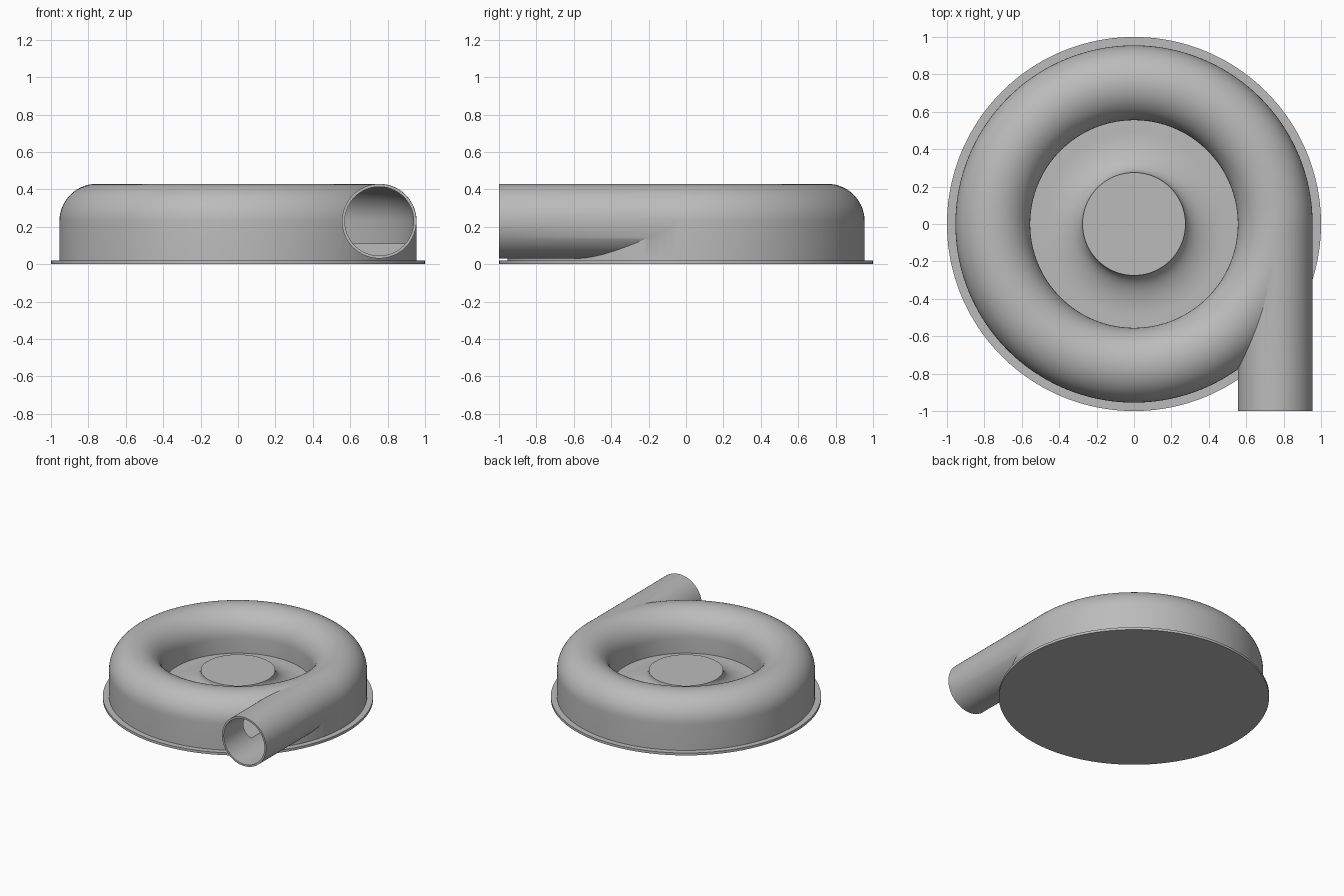
import bpy, bmesh, math
from mathutils import Matrix, Vector

if "Cube" in bpy.data.objects:
    bpy.data.objects.remove(bpy.data.objects["Cube"], do_unlink=True)

RING, TUBE, MID = 0.755, 0.2, 0.23    # ring radius, tube radius, tube centre height
WALL, FLOOR = 0.015, 0.11             # shell thickness, chamber floor height
HUB, FLARE = 0.275, 0.22              # hub top radius, width of its flared foot

grey = bpy.data.materials.new("plain_grey")
grey.use_nodes = True
grey.diffuse_color = (0.5, 0.5, 0.5, 1)
grey.node_tree.nodes["Principled BSDF"].inputs["Base Color"].default_value = (0.5, 0.5, 0.5, 1)


def make_object(name, bm):
    bmesh.ops.recalc_face_normals(bm, faces=bm.faces)
    mesh = bpy.data.meshes.new(name)
    bm.to_mesh(mesh)
    bm.free()
    mesh.materials.append(grey)
    obj = bpy.data.objects.new(name, mesh)
    bpy.context.collection.objects.link(obj)
    return obj


def lathe(name, profile, closed=False, steps=160):
    """Spin (radius, height) points around the z axis into a closed solid."""
    bm = bmesh.new()
    verts = [bm.verts.new((r, 0, z)) for r, z in profile]
    edges = [bm.edges.new(pair) for pair in zip(verts, verts[1:])]
    if closed:
        edges.append(bm.edges.new((verts[-1], verts[0])))
    bmesh.ops.spin(bm, geom=verts + edges, cent=(0, 0, 0), axis=(0, 0, 1),
                   angle=math.tau, steps=steps, use_merge=True)
    bmesh.ops.remove_doubles(bm, verts=bm.verts, dist=0.00001)
    return make_object(name, bm)


def tube_solid(name, radius, y_front, y_back):
    """Solid cylinder along y on the outlet axis."""
    bm = bmesh.new()
    place = Matrix.Translation(Vector((RING, (y_front + y_back) / 2, MID)))
    bmesh.ops.create_cone(bm, cap_ends=True, segments=96, radius1=radius, radius2=radius,
                          depth=y_back - y_front,
                          matrix=place @ Matrix.Rotation(math.pi / 2, 4, "X"))
    return make_object(name, bm)


def half_round(radius, steps=28):
    """Upper half of the tube section, from outside to inside."""
    return [(RING + radius * math.cos(math.pi * i / steps),
             MID + radius * math.sin(math.pi * i / steps)) for i in range(steps + 1)]


def combine(target, other, operation):
    mod = target.modifiers.new(operation.lower(), "BOOLEAN")
    mod.operation = operation
    mod.solver = "EXACT"
    mod.object = other
    bpy.context.view_layer.objects.active = target
    bpy.ops.object.modifier_apply(modifier=mod.name)
    bpy.data.objects.remove(other, do_unlink=True)


# Flange, outer wall, rounded ring, inner wall and flared hub in one profile
flare = [(HUB + FLARE * (1 - math.cos(t)), MID - (MID - FLOOR) * math.sin(t))
         for t in (math.pi / 2 * (1 - i / 16) for i in range(17))]
profile = [(0, 0), (1, 0), (1, 0.02), (RING + TUBE, 0.02)]
profile += half_round(TUBE) + [(RING - TUBE, FLOOR)] + flare + [(0, MID)]
housing = lathe("volute_housing", profile)

# Outlet pipe leaving the ring along its tangent
combine(housing, tube_solid("outlet_pipe", TUBE - 0.001, -1, 0), "UNION")

# Hollow ring chamber and pipe bore
bore = TUBE - WALL
chamber = lathe("chamber_cutter",
                [(RING - bore, FLOOR), (RING + bore, FLOOR)] + half_round(bore), closed=True)
combine(housing, chamber, "DIFFERENCE")
combine(housing, tube_solid("bore_cutter", bore - 0.001, -1.1, 0), "DIFFERENCE")

# Smooth curves with crisp rims
bpy.ops.object.select_all(action="DESELECT")
housing.select_set(True)
bpy.context.view_layer.objects.active = housing
bpy.ops.object.shade_smooth_by_angle(angle=math.radians(30))
